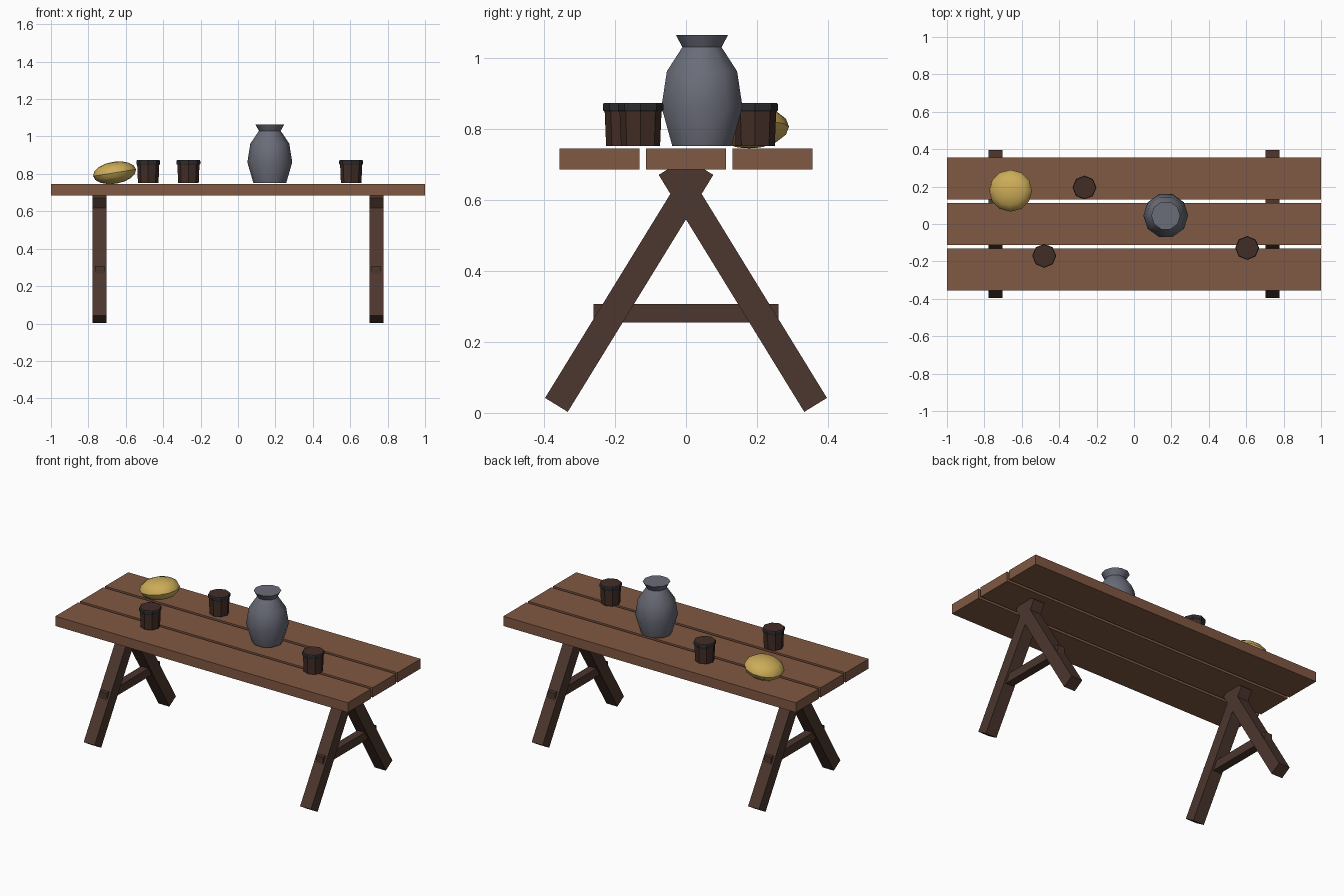
import bpy, bmesh, math
from mathutils import Matrix, Vector

if "Cube" in bpy.data.objects:
    bpy.data.objects.remove(bpy.data.objects["Cube"])


def material(name, rgb):
    m = bpy.data.materials.new(name)
    lin = [(c / 255 / 12.92 if c < 11 else ((c / 255 + 0.055) / 1.055) ** 2.4) for c in rgb]
    m.diffuse_color = (*lin, 1)
    m.use_nodes = True
    m.node_tree.nodes["Principled BSDF"].inputs["Base Color"].default_value = m.diffuse_color
    return m


PLANK = material("plank brown", (128, 88, 66))
LEG = material("dark timber", (76, 54, 46))
JUG = material("grey stoneware", (106, 108, 120))
LOAF = material("golden loaf", (204, 172, 88))
CUP = material("cup brown", (66, 45, 38))
RIM = material("charcoal rim", (44, 44, 48))


def finish(bm, name, mat, smooth=False):
    bmesh.ops.recalc_face_normals(bm, faces=bm.faces)
    me = bpy.data.meshes.new(name)
    bm.to_mesh(me)
    bm.free()
    me.materials.append(mat)
    ob = bpy.data.objects.new(name, me)
    bpy.context.collection.objects.link(ob)
    if smooth:
        bpy.context.view_layer.objects.active = ob
        ob.select_set(True)
        bpy.ops.object.shade_smooth_by_angle(angle=math.radians(40))
        ob.select_set(False)
    return ob


def box(name, centre, size, mat, tilt=0):
    bm = bmesh.new()
    m = Matrix.Translation(centre) @ Matrix.Rotation(tilt, 4, 'X') @ Matrix.Diagonal((*size, 1))
    bmesh.ops.create_cube(bm, size=1, matrix=m)
    return finish(bm, name, mat)


def lathe(name, x, y, profile, sides, mat, smooth=False, closed=False):
    """Turn (radius, z) points; cap both ends, or join them into a ring."""
    bm = bmesh.new()
    rings = [[bm.verts.new((x + r * math.cos(2 * math.pi * i / sides),
                            y + r * math.sin(2 * math.pi * i / sides), z))
              for i in range(sides)] for r, z in profile]
    pairs = list(zip(rings, rings[1:]))
    if closed:
        pairs.append((rings[-1], rings[0]))
    else:
        bm.faces.new(rings[0])
        bm.faces.new(rings[-1])
    for a, b in pairs:
        for i in range(sides):
            j = (i + 1) % sides
            bm.faces.new((a[i], a[j], b[j], b[i]))
    return finish(bm, name, mat, smooth)


# Table top
for i in (-1, 0, 1):
    box("top_plank", (0, i * 0.2433, 0.715), (2, 0.225, 0.06), PLANK)

# Crossed trestle legs with a stretcher
foot, head = Vector((0, 0.365, 0.0225)), Vector((0, -0.045, 0.69))
d = head - foot
lean = math.atan2(-d.y, d.z)
for x in (-0.74, 0.74):
    for s in (-1, 1):
        mid = (foot + head) / 2
        box("trestle_leg", (x, s * mid.y, mid.z), (0.075, 0.075, d.length), LEG, s * lean)
    box("trestle_stretcher", (x, 0, 0.281), (0.05, 0.52, 0.052), LEG)

# Jug
lathe("jug", 0.17, 0.045, [(0.088, 0.752), (0.12, 0.862), (0.104, 0.962),
                           (0.058, 1.03), (0.0775, 1.065)], 10, JUG, True)

# Cups with dark rims
for x, y in ((-0.48, -0.17), (-0.265, 0.195), (0.605, -0.128)):
    lathe("cup", x, y, [(0.055, 0.752), (0.06, 0.872)], 8, CUP)
    lathe("cup_rim", x, y, [(0.056, 0.849), (0.061, 0.849), (0.064, 0.853),
                            (0.064, 0.869), (0.061, 0.873), (0.056, 0.871)], 8, RIM, closed=True)

# Loaf, slightly tipped
bm = bmesh.new()
m = (Matrix.Translation((-0.66, 0.178, 0.806)) @ Matrix.Rotation(math.radians(-9), 4, 'Y')
     @ Matrix.Diagonal((0.116, 0.112, 0.059, 1)))
bmesh.ops.create_uvsphere(bm, u_segments=12, v_segments=8, radius=1, matrix=m)
finish(bm, "loaf", LOAF, True)
